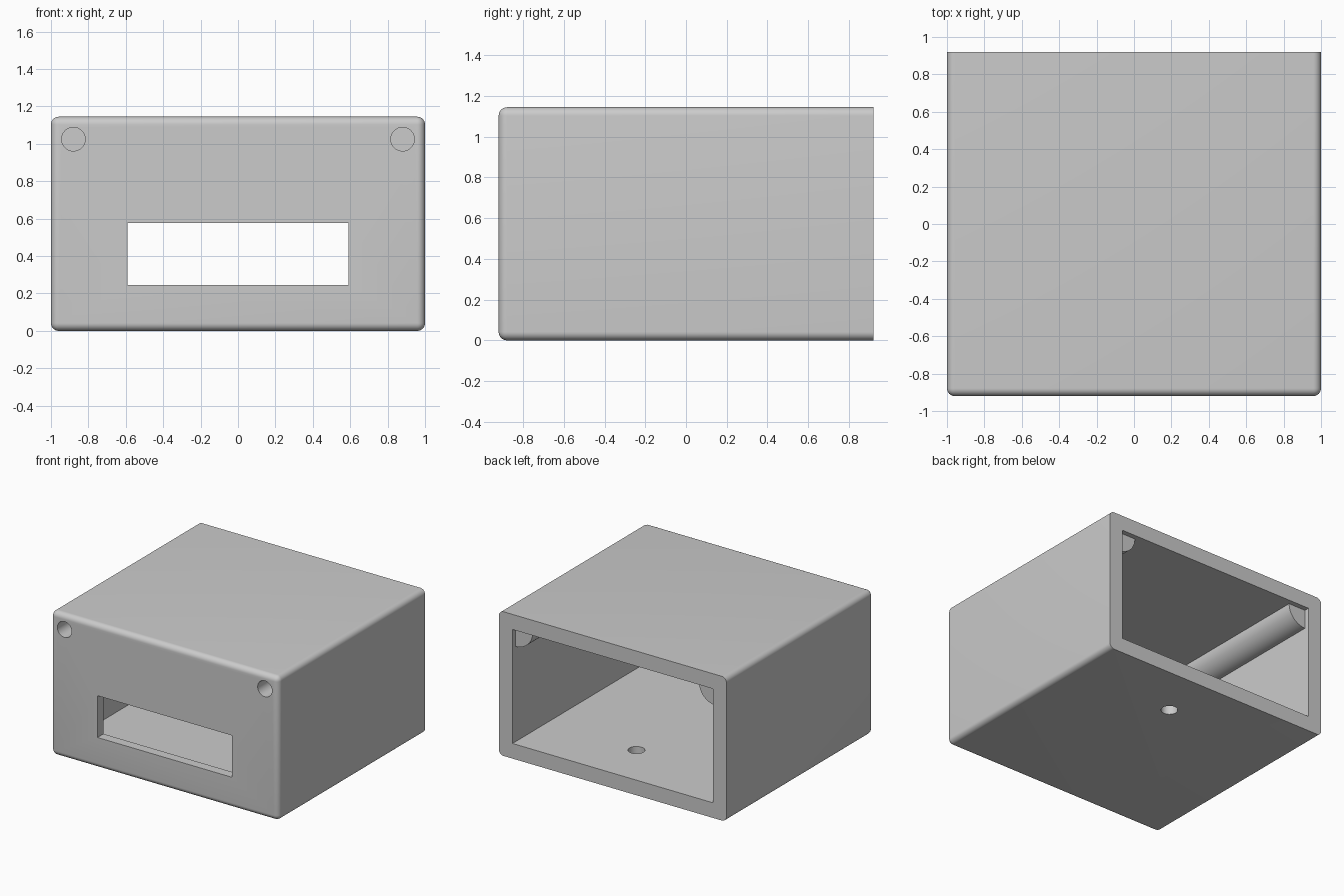
import bpy
import bmesh
from math import radians
from mathutils import Matrix, Vector

if "Cube" in bpy.data.objects:
    bpy.data.objects.remove(bpy.data.objects["Cube"], do_unlink=True)

HALF_X, HALF_Y, HEIGHT = 1.0, 0.92, 1.145
WALL, FRONT_WALL, ROUND = 0.12, 0.075, 0.042
POST_Z, POST_END = HEIGHT - WALL, 0.88
POST_R, HOLE_R = 0.15, 0.063

grey = bpy.data.materials.new("plain_grey")
grey.use_nodes = True
COLOUR = (0.6, 0.6, 0.6, 1)
grey.diffuse_color = COLOUR
grey.node_tree.nodes["Principled BSDF"].inputs["Base Color"].default_value = COLOUR


def make_object(name, bm):
    mesh = bpy.data.meshes.new(name)
    bm.to_mesh(mesh)
    bm.free()
    mesh.materials.append(grey)
    obj = bpy.data.objects.new(name, mesh)
    bpy.context.collection.objects.link(obj)
    return obj


def box_mesh(low, high):
    low, high = Vector(low), Vector(high)
    bm = bmesh.new()
    bmesh.ops.create_cube(bm, size=1)
    bmesh.ops.scale(bm, vec=high - low, verts=bm.verts)
    bmesh.ops.translate(bm, vec=(low + high) / 2, verts=bm.verts)
    return bm


def rod(name, start, end, radius):
    start, end = Vector(start), Vector(end)
    axis = end - start
    turn = axis.to_track_quat("Z", "Y").to_matrix().to_4x4()
    bm = bmesh.new()
    bmesh.ops.create_cone(bm, cap_ends=True, segments=64, radius1=radius,
                          radius2=radius, depth=axis.length,
                          matrix=Matrix.Translation((start + end) / 2) @ turn)
    return make_object(name, bm)


def cut(target, cutter):
    cutter.hide_render = True
    mod = target.modifiers.new("cut", "BOOLEAN")
    mod.operation, mod.solver, mod.object = "DIFFERENCE", "EXACT", cutter
    bpy.context.view_layer.objects.active = target
    bpy.ops.object.modifier_apply(modifier=mod.name)
    bpy.data.objects.remove(cutter, do_unlink=True)


# Outer block, rounded everywhere except around the open back
bm = box_mesh((-HALF_X, -HALF_Y, 0), (HALF_X, HALF_Y, HEIGHT))
edges = [e for e in bm.edges if any(v.co.y < 0 for v in e.verts)]
bmesh.ops.bevel(bm, geom=edges, offset=ROUND, segments=8, profile=0.5,
                affect="EDGES")
case = make_object("case", bm)

# Cavity, keeping a screw post in each upper corner
cavity = make_object("cavity_cutter", box_mesh(
    (WALL - HALF_X, FRONT_WALL - HALF_Y, WALL), (HALF_X - WALL, 1.1, POST_Z)))
for side in (-1, 1):
    x = side * (HALF_X - WALL)
    cut(cavity, rod("post_shape", (x, -1, POST_Z), (x, POST_END, POST_Z), POST_R))
cut(case, cavity)

# Front window
cut(case, make_object("window_cutter", box_mesh((-0.59, -1, 0.245), (0.59, -0.8, 0.577))))

# Screw holes through the posts
for side in (-1, 1):
    x = side * (HALF_X - WALL)
    cut(case, rod("screw_hole", (x, -1.1, POST_Z), (x, POST_END, POST_Z), HOLE_R))

# Cable hole in the floor
cut(case, rod("floor_hole", (0.085, 0.5, -0.1), (0.085, 0.5, 0.2), 0.061))

bpy.ops.object.select_all(action="DESELECT")
case.select_set(True)
bpy.context.view_layer.objects.active = case
bpy.ops.object.shade_smooth_by_angle(angle=radians(30))
